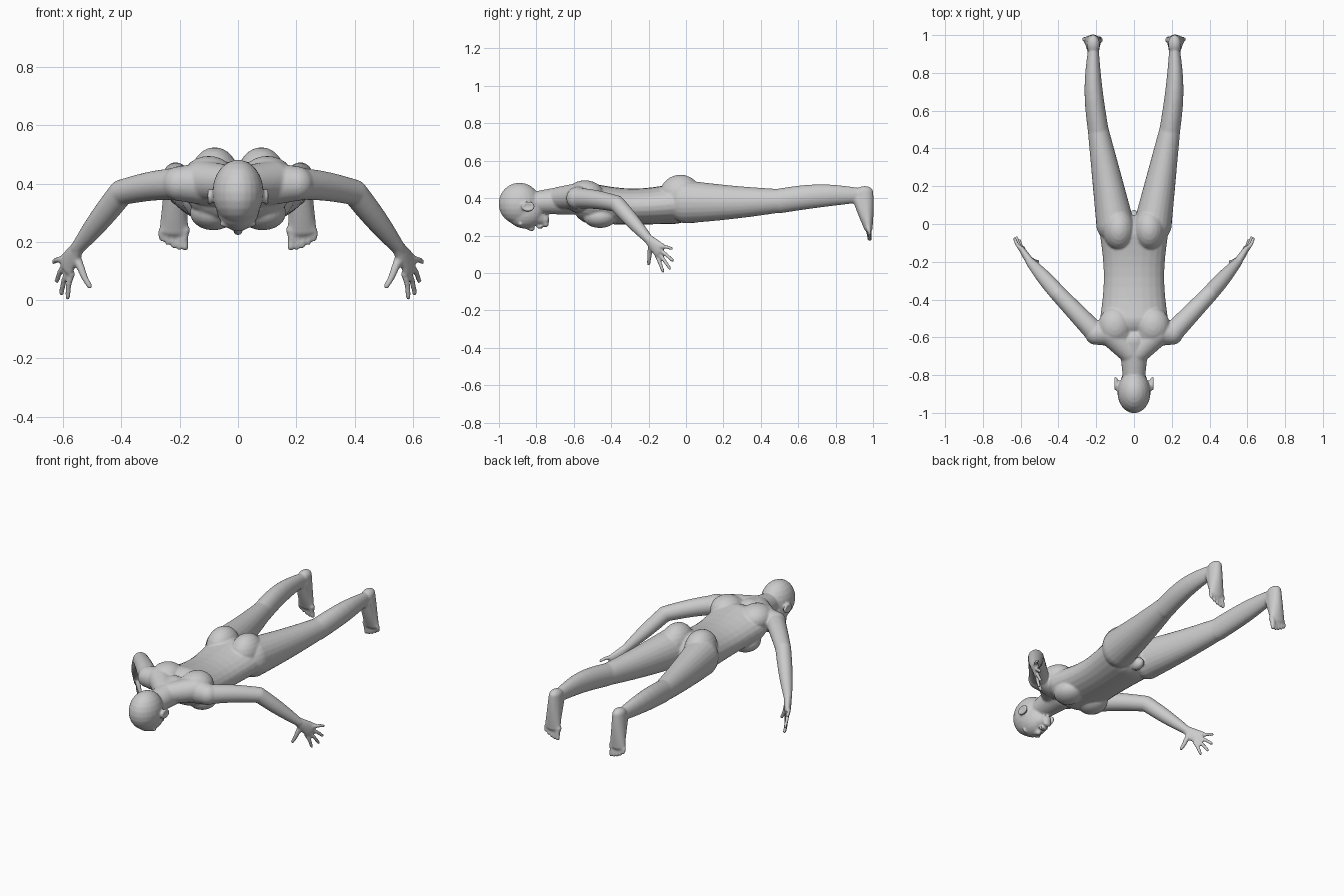
import bpy, bmesh, math
from mathutils import Vector, Matrix

if "Cube" in bpy.data.objects:
    bpy.data.objects.remove(bpy.data.objects["Cube"])

ACROSS = Vector((1, 0, 0))
UP = Vector((0, 0, 1))
SIDES, STEPS = 24, 8

# Body landmarks, given for the left half
CROWN = Vector((0, -.89, .37))
CHEST = Vector((0, -.5, .37))
PELVIS = Vector((0, -.06, .37))
SHOULDER = Vector((.2, -.58, .4))
ELBOW = Vector((.4, -.37, .37))
WRIST = Vector((.55, -.2, .18))
KNUCKLES = Vector((.59, -.14, .12))
HIP = Vector((.1, 0, .38))
KNEE = Vector((.19, .5, .385))
ANKLE = Vector((.215, .93, .415))
HEEL = Vector((.215, .95, .43))
FOOT_FRONT = Vector((.22, .975, .24))

body_mesh = bmesh.new()


def blend(start, end, amount):
    return start + (end - start) * amount


def sides_of(point):
    """Central parts are built once, others on both sides."""
    return (1, -1) if point.x else (1,)


def limb(start, end, start_radius, end_radius, swell=0, bow=(0, 0, 0),
         depth=1, end_depth=None, side=ACROSS):
    """Tapered, round-ended tube; swell thickens and bow bends its middle."""
    end_depth = end_depth or depth
    along = (end - start).normalized()
    wide = (side - along * side.dot(along)).normalized()
    deep = along.cross(wide)
    start_cap = start_radius * min(1, depth)
    end_cap = end_radius * min(1, end_depth)

    # Each section holds its place along the tube, cap overshoot and scale
    sections = []
    quarter = [math.pi / 2 * step / STEPS for step in range(1, STEPS)]
    for angle in quarter:
        sections.append((0, -start_cap * math.cos(angle), math.sin(angle)))
    for step in range(STEPS + 1):
        sections.append((step / STEPS, 0, 1))
    for angle in quarter:
        sections.append((1, end_cap * math.sin(angle), math.cos(angle)))

    for sign in sides_of(end):
        rings = []
        for place, overshoot, scale in sections:
            middle = math.sin(math.pi * place)
            centre = blend(start, end, place) + Vector(bow) * middle + along * overshoot
            width = (blend(start_radius, end_radius, place) + swell * middle) * scale
            height = width * blend(depth, end_depth, place)
            ring = []
            for corner in range(SIDES):
                angle = math.tau * corner / SIDES
                point = centre + wide * width * math.cos(angle) + deep * height * math.sin(angle)
                point.x *= sign
                ring.append(body_mesh.verts.new(point))
            rings.append(ring)
        faces = [body_mesh.faces.new(rings[0]), body_mesh.faces.new(rings[-1])]
        for ring, following in zip(rings, rings[1:]):
            for corner in range(SIDES):
                faces.append(body_mesh.faces.new((ring[corner - 1], following[corner - 1],
                                                  following[corner], ring[corner])))
        bmesh.ops.recalc_face_normals(body_mesh, faces=faces)


def mound(centre, size):
    """Ellipsoid, mirrored where it lies off the middle."""
    centre = Vector(centre)
    for sign in sides_of(centre):
        place = Matrix.Translation((centre.x * sign, centre.y, centre.z))
        bmesh.ops.create_uvsphere(body_mesh, u_segments=SIDES, v_segments=SIDES // 2, radius=1,
                                  matrix=place @ Matrix.Diagonal((*size, 1)))


def digit(base, tip, radius):
    """Finger or toe that ends exactly at its tip."""
    end_radius = radius * .75
    inner_tip = tip - (tip - base).normalized() * end_radius
    limb(base, inner_tip, radius, end_radius, bow=(.004, 0, .003))


# Torso, neck and the slope from neck to shoulder
limb(CHEST, PELVIS, .18, .18, swell=-.02, bow=(0, 0, -.015), depth=.6)
limb(CROWN, Vector((0, -.62, .39)), .05, .08)
limb(Vector((.02, -.68, .4)), Vector((.12, -.58, .41)), .06, .07)
limb(Vector((.08, -.57, .4)), SHOULDER, .08, .06, side=UP)

# Shoulder blades, chest, buttocks and groin
mound((.1, -.54, .42), (.09, .1, .075))
mound((.085, -.46, .3), (.08, .09, .06))
mound((.08, -.03, .42), (.085, .11, .105))
mound((0, .03, .3), (.03, .045, .035))

# Legs and feet
limb(HIP, KNEE, .1, .055, depth=1.15, bow=(0, 0, -.005))
limb(KNEE, ANKLE, .055, .028, swell=.006, bow=(.012, 0, .012), depth=1.2, end_depth=1.4)
limb(HEEL, FOOT_FRONT, .034, .05, depth=1.5, end_depth=.45)
limb(blend(HEEL, FOOT_FRONT, .2) - Vector((0, .03, 0)), FOOT_FRONT, .033, .045, end_depth=.5)
for toe in range(5):
    root = Vector((.18 + .02 * toe, .974, .24))
    toe_tip = Vector((root.x + .002, .984, .17 + .002 * toe * toe))
    digit(root, toe_tip, .012 if toe else .016)

# Arms and palms
limb(SHOULDER, ELBOW, .056, .044, bow=(0, 0, .006), side=UP)
limb(ELBOW, WRIST, .044, .024, swell=.005, side=UP)
limb(WRIST, KNUCKLES, .026, .044, depth=.8, end_depth=.35, side=UP)

# Fingers fan out from the knuckles, with the middle ones longest
index_tip, little_tip = Vector((.586, -.12, 0)), Vector((.636, -.07, .13))
for finger in range(4):
    fan = finger / 3
    root = blend(Vector((.57, -.155, .09)), Vector((.6, -.135, .14)), fan)
    reach = Vector((.006, .025, -.03)) * math.sin(math.pi * fan)
    digit(root, blend(index_tip, little_tip, fan) + reach, .0115)
thumb_joint = Vector((.535, -.195, .1))
limb(blend(WRIST, KNUCKLES, .3), thumb_joint, .018, .013)
digit(thumb_joint, Vector((.505, -.2, .04)), .013)

# Skull, face and jaw
mound(CROWN, (.088, .112, .112))
mound((0, -.86, .325), (.076, .1, .088))
limb(Vector((0, -.83, .31)), Vector((0, -.76, .285)), .066, .03)

# Brow, nose, lips and chin
mound((.03, -.885, .262), (.034, .014, .014))
limb(Vector((0, -.88, .256)), Vector((0, -.825, .238)), .009, .016)
for lip_y in (-.79, -.774):
    mound((0, lip_y, .246), (.024, .008, .01))
mound((0, -.75, .26), (.024, .016, .016))

# Ears: a raised rim around a thin plate
EAR = Vector((.09, -.845, .355))
mound(EAR, (.012, .024, .018))
for bead in range(SIDES):
    angle = math.tau * bead / SIDES
    rim = Vector((.007, .028 * math.cos(angle), .02 * math.sin(angle)))
    mound(EAR + rim, (.009, .008, .008))

# One continuous skin over all the forms
mesh = bpy.data.meshes.new("human_body")
body_mesh.to_mesh(mesh)
body_mesh.free()
body = bpy.data.objects.new("human_body", mesh)
bpy.context.collection.objects.link(body)

skin = bpy.data.materials.new("light_grey_skin")
skin.use_nodes = True
skin.diffuse_color = (.6, .6, .6, 1)
skin.node_tree.nodes["Principled BSDF"].inputs["Base Color"].default_value = skin.diffuse_color
mesh.materials.append(skin)

fuse = body.modifiers.new("fuse", 'REMESH')
fuse.mode = 'VOXEL'
fuse.voxel_size = .006
fuse.use_smooth_shade = True
soften = body.modifiers.new("soften", 'SMOOTH')
soften.factor = .5
soften.iterations = 4
